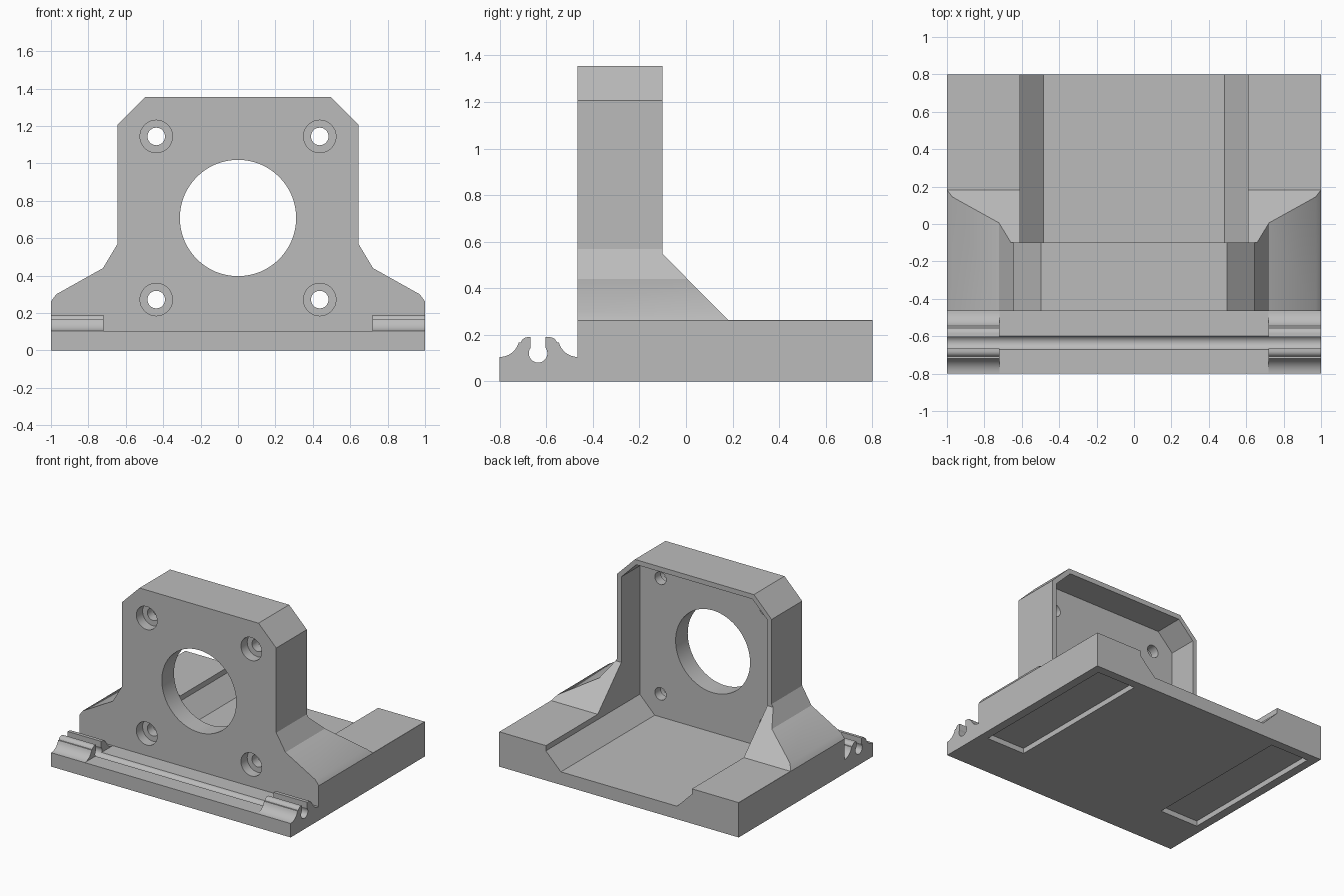
import bpy, bmesh, math
from mathutils import Vector

if "Cube" in bpy.data.objects:
    bpy.data.objects.remove(bpy.data.objects["Cube"])

grey = bpy.data.materials.new("light grey")
grey.diffuse_color = (0.5, 0.5, 0.5, 1)
grey.use_nodes = True
grey.node_tree.nodes["Principled BSDF"].inputs["Base Color"].default_value = grey.diffuse_color


def prism(name, profile, axis, start, end):
    """Extrude a closed profile: (x, z) along y, or (y, z) along x."""
    def place(p, t):
        return (p[0], t, p[1]) if axis == 'Y' else (t, p[0], p[1])
    bm = bmesh.new()
    face = bm.faces.new([bm.verts.new(place(p, start)) for p in profile])
    out = bmesh.ops.extrude_face_region(bm, geom=[face])
    verts = [g for g in out["geom"] if isinstance(g, bmesh.types.BMVert)]
    step = Vector(place((0, 0), end - start))
    bmesh.ops.translate(bm, verts=verts, vec=step)
    bmesh.ops.recalc_face_normals(bm, faces=bm.faces[:])
    mesh = bpy.data.meshes.new(name)
    bm.to_mesh(mesh)
    bm.free()
    mesh.materials.append(grey)
    obj = bpy.data.objects.new(name, mesh)
    bpy.context.collection.objects.link(obj)
    return obj


def arc(cx, cz, r, a0, a1, n):
    return [(cx + r * math.cos(math.radians(a0 + (a1 - a0) * i / n)),
             cz + r * math.sin(math.radians(a0 + (a1 - a0) * i / n)))
            for i in range(n + 1)]


def circle(cx, cz, r, n):
    return arc(cx, cz, r, 0, 360, n)[:-1]


def rect(a0, a1, b0, b1):
    return [(a0, b0), (a1, b0), (a1, b1), (a0, b1)]


def mirrored(half):
    return half + [(-x, z) for x, z in reversed(half)]


def combine(target, tool, operation='DIFFERENCE'):
    mod = target.modifiers.new("cut", 'BOOLEAN')
    mod.operation = operation
    mod.solver = 'EXACT'
    mod.object = tool
    bpy.context.view_layer.objects.active = target
    bpy.ops.object.modifier_apply(modifier=mod.name)
    bpy.data.objects.remove(tool)


CZ = 0.708  # height of the bore centre

# Main body: front silhouette extruded to the back
body = prism("motor_mount", mirrored([
    (1, 0), (1, 0.262), (0.972, 0.30), (0.722, 0.44), (0.645, 0.568),
    (0.645, 1.207), (0.497, 1.355)]), 'Y', -0.465, 0.8)

# Clear the space behind the upright, leaving sloped gussets and side blocks
combine(body, prism("rear_clearance", [
    (-0.10, 0.547), (-0.10, 2), (1, 2), (1, 0.263), (0.182, 0.263)], 'X', -1.2, 1.2))

# Chamfered pocket running through the upright and the base
combine(body, prism("pocket", mirrored([
    (0.485, CZ - 0.61), (0.61, CZ - 0.485), (0.61, CZ + 0.485), (0.485, CZ + 0.61)]),
    'Y', -0.32, 1))

# Front rail and the two clip ends
combine(body, prism("rail", rect(-0.8, -0.44, 0, 0.105), 'X', -1, 1), 'UNION')
C = -0.632
right_side = (arc(0.168, 0.19, 0.085, 270, 195, 8)
              + arc(0.048, 0.16, 0.03, 15, 90, 5))
clip = ([(C + d, z) for d, z in right_side]
        + [(C - d, z) for d, z in reversed(right_side)]
        + [(-0.8, 0.105), (-0.8, 0.05), (-0.465, 0.05), (-0.465, 0.105)])
for s in (-1, 1):
    combine(body, prism("clip", clip, 'X', s * 0.72, s), 'UNION')

# Keyhole groove along the rail
combine(body, prism("groove", arc(-0.635, 0.121, 0.04, 143, 397, 24)
                    + [(-0.603, 0.3), (-0.667, 0.3)], 'X', -1.2, 1.2))

# Central bore and four counterbored screw holes
combine(body, prism("bore", circle(0, CZ, 0.311, 64), 'Y', -0.6, 0))
for sx in (-1, 1):
    for sz in (-1, 1):
        x, z = sx * 0.437, CZ + sz * 0.436
        combine(body, prism("screw_hole", circle(x, z, 0.047, 32), 'Y', -0.6, -0.2))
        combine(body, prism("counterbore", circle(x, z, 0.087, 32), 'Y', -0.6, -0.39))

# Shallow recesses under the base
for s in (-1, 1):
    combine(body, prism("under_recess", rect(s * 0.615, s * 0.935, -0.1, 0.04),
                        'Y', -0.445, 0.735))

# Smooth the round surfaces, keep hard edges
bpy.ops.object.select_all(action='DESELECT')
body.select_set(True)
bpy.context.view_layer.objects.active = body
bpy.ops.object.shade_smooth_by_angle(angle=math.radians(25))
